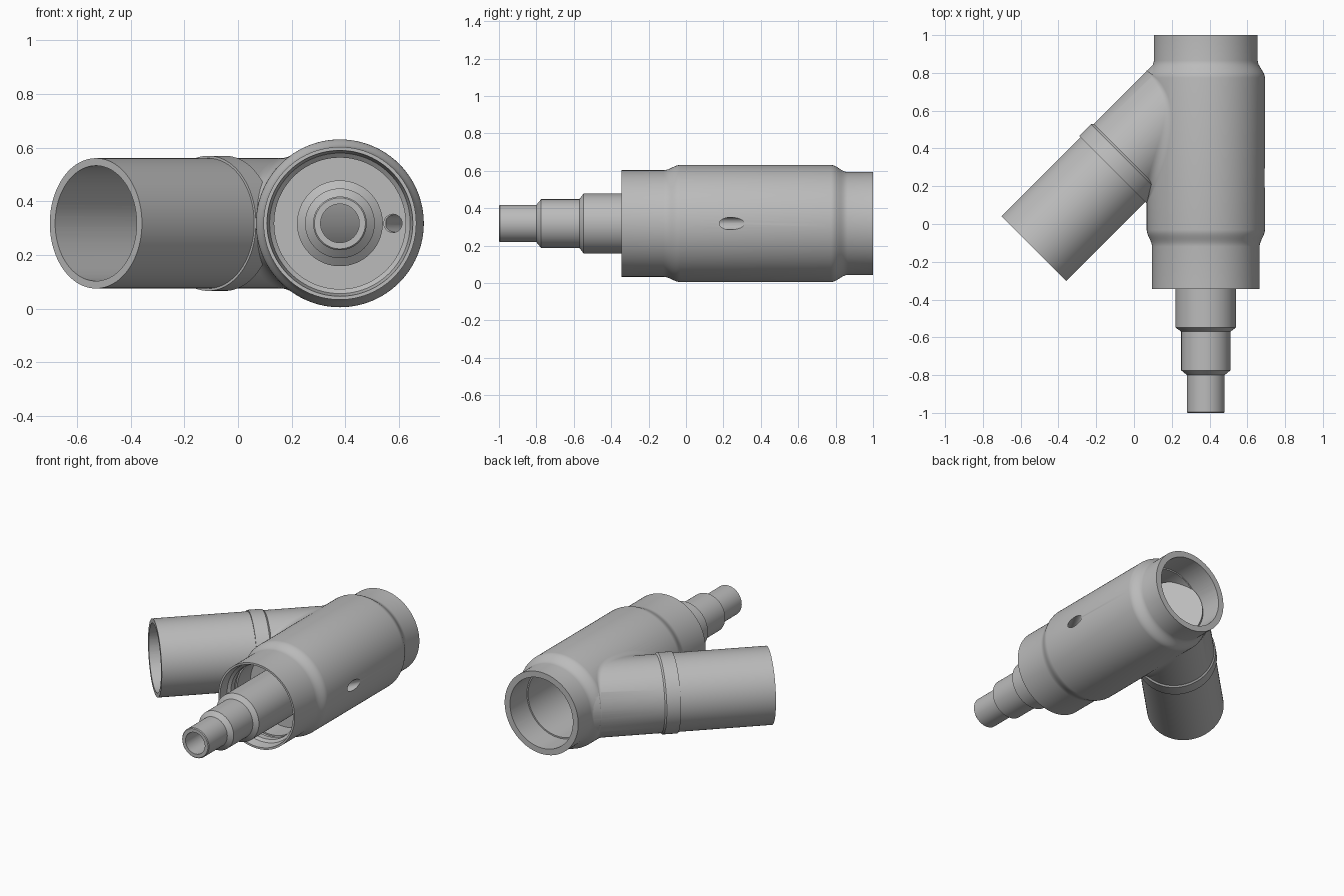
import bpy, bmesh
from math import sin, cos, pi, sqrt, radians
from mathutils import Vector, Matrix

if "Cube" in bpy.data.objects:
    bpy.data.objects.remove(bpy.data.objects["Cube"])

grey = bpy.data.materials.new("plain_grey")
grey.use_nodes = True
grey.diffuse_color = (0.5, 0.5, 0.5, 1)
grey.node_tree.nodes["Principled BSDF"].inputs["Base Color"].default_value = (0.5, 0.5, 0.5, 1)

AXIS = Vector((0.38, 0, 0.318))          # main body axis, along y
MOUTH = Vector((-0.53, -0.13, 0.318))    # open end of the branch
DIAG = Vector((1, 1, 0)).normalized()    # branch direction
SIDE = Vector((-1, 1, 0)).normalized()
R_BODY, R_BRANCH = 0.313, 0.243


def add_object(name, bm):
    mesh = bpy.data.meshes.new(name)
    bm.to_mesh(mesh)
    bm.free()
    mesh.materials.append(grey)
    obj = bpy.data.objects.new(name, mesh)
    bpy.context.collection.objects.link(obj)
    return obj


def lathe(name, profile, origin, direction, steps=96):
    """Solid of revolution from (radius, distance) pairs, capped on the axis."""
    bm = bmesh.new()
    pts = [(0, profile[0][1])] + profile + [(0, profile[-1][1])]
    verts = [bm.verts.new((r, 0, h)) for r, h in pts]
    edges = [bm.edges.new(pair) for pair in zip(verts, verts[1:])]
    bmesh.ops.spin(bm, geom=verts + edges, cent=(0, 0, 0), axis=(0, 0, 1),
                   angle=2 * pi, steps=steps)
    bmesh.ops.remove_doubles(bm, verts=bm.verts, dist=1e-5)
    bmesh.ops.recalc_face_normals(bm, faces=bm.faces)
    turn = Vector(direction).to_track_quat('Z', 'Y').to_matrix().to_4x4()
    bm.transform(Matrix.Translation(origin) @ turn)
    return add_object(name, bm)


def s_curve(r0, h0, r1, h1, n=8):
    """Smooth shoulder between two radii."""
    return [(r0 + (r1 - r0) * (1 - cos(pi * i / n)) / 2, h0 + (h1 - h0) * i / n)
            for i in range(n + 1)]


def combine(target, tool, operation):
    mod = target.modifiers.new("combine", 'BOOLEAN')
    mod.operation, mod.solver, mod.object = operation, 'EXACT', tool
    bpy.context.view_layer.update()
    graph = bpy.context.evaluated_depsgraph_get()
    mesh = bpy.data.meshes.new_from_object(target.evaluated_get(graph))
    target.modifiers.clear()
    target.data = mesh
    bpy.data.objects.remove(tool)


# Stepped inlet nozzle, recessed front collar and main body
nozzle = [(0.095, -1.0), (0.10, -0.995), (0.10, -0.80), (0.13, -0.775),
          (0.13, -0.57), (0.16, -0.548), (0.16, -0.06)]
recess = [(0.245, -0.06), (0.245, -0.2), (0.255, -0.2), (0.255, -0.23),
          (0.245, -0.23), (0.245, -0.27), (0.262, -0.285), (0.272, -0.345)]
shell = ([(0.285, -0.345)] + s_curve(0.285, -0.12, R_BODY, -0.03)
         + s_curve(R_BODY, 0.775, 0.275, 0.865) + [(0.275, 1.0)])
body = lathe("main_body", nozzle + recess + shell, AXIS, (0, 1, 0))

# Angled branch with a raised socket ring
branch = lathe("branch_tube", [(R_BRANCH, 0), (R_BRANCH, 0.592), (0.252, 0.592),
                               (0.252, 0.68), (R_BRANCH, 0.69), (R_BRANCH, 1.15)],
               MOUTH, DIAG)
combine(body, branch, 'UNION')

# Hollow interior: inlet bore, mixing chamber, outlet socket, branch bore
chamber = lathe("chamber_cutter", [(0.072, -1.1), (0.072, 0.18), (0.226, 0.18),
                                   (0.226, 0.82), (0.235, 0.82), (0.235, 1.1)],
                AXIS, (0, 1, 0))
branch_bore = lathe("branch_cutter", [(0.215, -0.1), (0.215, 1.2)], MOUTH, DIAG)

# Small port from the recess floor out through the side wall
bend = Vector((0.578, 0.04, AXIS.z))
port_exit = Vector((0.69, 0.24, AXIS.z))
slant = port_exit - bend
port_side = lathe("port_side_cutter", [(0.033, 0), (0.033, slant.length + 0.15)],
                  bend, slant, 32)
port_front = lathe("port_front_cutter", [(0.034, -0.15), (0.034, 0.015)],
                   bend, (0, 1, 0), 32)
for cutter in (chamber, branch_bore, port_side, port_front):
    combine(body, cutter, 'DIFFERENCE')

# Rolling fillet where the branch meets the body
bm = bmesh.new()
rows, N, K = [], 96, 8
for i in range(N):
    t = 2 * pi * i / N
    f = 0.003 + 0.065 * sin(t) ** 2
    n = SIDE * cos(t) + Vector((0, 0, sin(t)))
    reach = R_BRANCH + f
    x = AXIS.x - sqrt((R_BODY + f) ** 2 - (reach * sin(t)) ** 2)
    s = (x - MOUTH.x - reach * n.x) / DIAG.x
    c = MOUTH + DIAG * s + n * reach
    u = Vector((AXIS.x - c.x, 0, AXIS.z - c.z)).normalized()
    rows.append([bm.verts.new(c + (-n).lerp(u, k / K).normalized() * f)
                 for k in range(K + 1)])
for a, b in zip(rows, rows[1:] + rows[:1]):
    for k in range(K):
        bm.faces.new((a[k], b[k], b[k + 1], a[k + 1]))
bm.normal_update()
top = max(bm.faces, key=lambda face: face.calc_center_median().z)
if top.normal.z < 0:
    bmesh.ops.reverse_faces(bm, faces=bm.faces)
fillet = add_object("branch_fillet", bm)

for obj in (body, fillet):
    bpy.ops.object.select_all(action='DESELECT')
    obj.select_set(True)
    bpy.context.view_layer.objects.active = obj
    bpy.ops.object.shade_smooth_by_angle(angle=radians(30))
